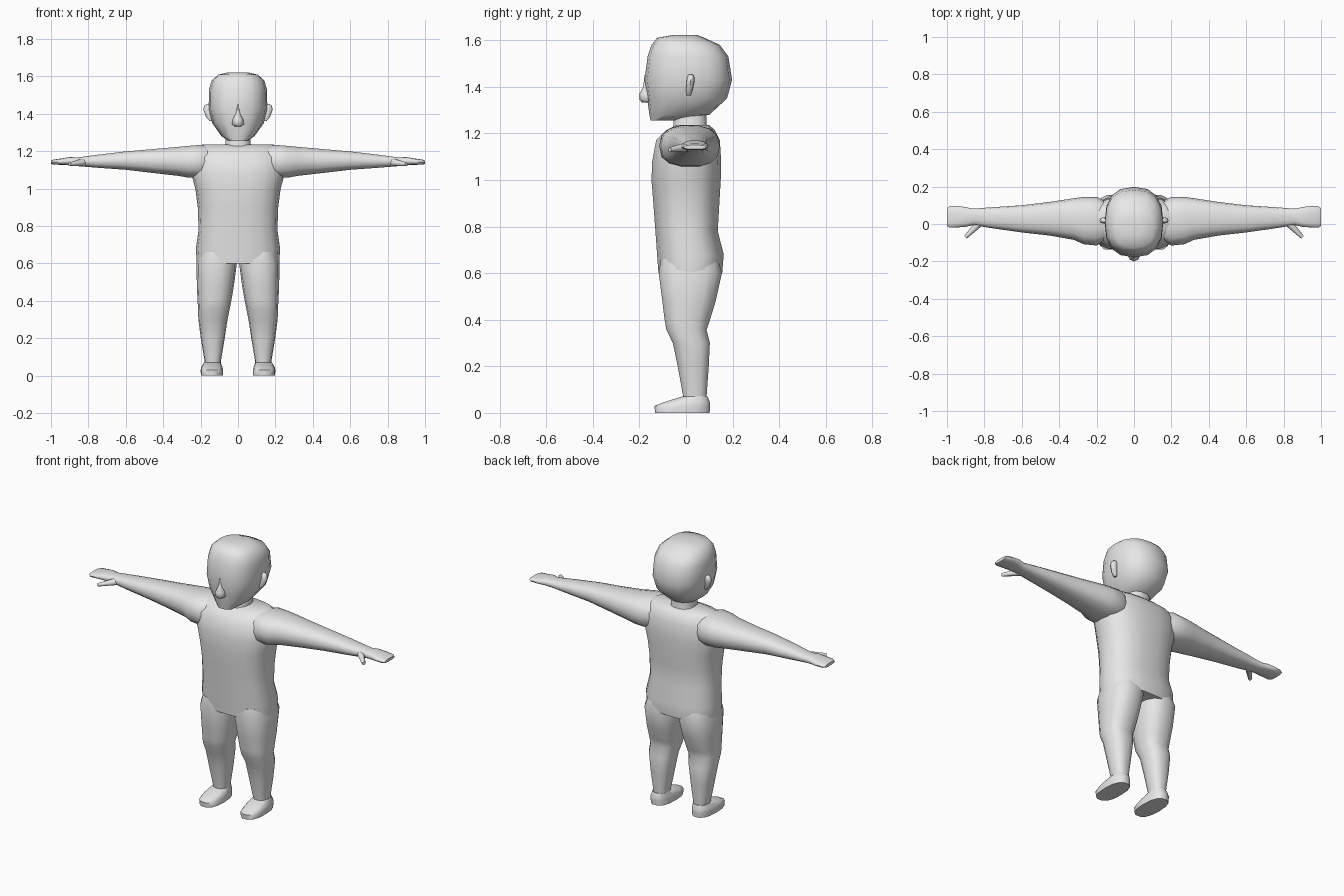
import bpy, bmesh, math
from mathutils import Vector

skin = bpy.data.materials.new("plain_grey")
skin.diffuse_color = (0.8, 0.8, 0.8, 1)


def loft(name, rings, axis="z", sides=14, power=2.5, mirror=False):
    """Skin rounded-box rings (position, a0, a1, b0, b1) along z (a=x, b=y) or x (a=y, b=z)."""
    bm = bmesh.new()
    loops = []
    for p, a0, a1, b0, b1 in rings:
        loop = []
        for i in range(sides):
            t = 2 * math.pi * i / sides
            c, s = math.cos(t), math.sin(t)
            a = (a0 + a1) / 2 + (a1 - a0) / 2 * math.copysign(abs(c) ** (2 / power), c)
            b = (b0 + b1) / 2 + (b1 - b0) / 2 * math.copysign(abs(s) ** (2 / power), s)
            loop.append(bm.verts.new((a, b, p) if axis == "z" else (p, a, b)))
        loops.append(loop)
    for lo, hi in zip(loops, loops[1:]):
        for i in range(sides):
            j = (i + 1) % sides
            bm.faces.new((lo[i], lo[j], hi[j], hi[i]))
    bm.faces.new(loops[0][::-1])
    bm.faces.new(loops[-1])
    return finish(name, bm, mirror)


def finish(name, bm, mirror=False):
    bmesh.ops.recalc_face_normals(bm, faces=bm.faces)
    me = bpy.data.meshes.new(name)
    bm.to_mesh(me)
    bm.free()
    me.materials.append(skin)
    for f in me.polygons:
        f.use_smooth = True
    me.set_sharp_from_angle(angle=math.radians(50))
    ob = bpy.data.objects.new(name, me)
    bpy.context.collection.objects.link(ob)
    if mirror:
        ob.modifiers.new("mirror", 'MIRROR').use_mirror_merge = False
    return ob


def symmetric(rows):
    return [(z, -h, h, y0, y1) for z, h, y0, y1 in rows]


# Head and neck
loft("head", symmetric([
    (1.255, .05, -.152, -.05), (1.28, .088, -.157, .10), (1.35, .138, -.167, .176),
    (1.43, .157, -.178, .198), (1.53, .155, -.165, .182), (1.58, .14, -.148, .145),
    (1.61, .105, -.125, .08), (1.622, .05, -.06, .05)]), sides=16)
loft("neck", symmetric([(1.19, .085, -.065, .10), (1.24, .068, -.055, .09),
                        (1.30, .068, -.055, .09)]))

# Nose
loft("nose", symmetric([(1.333, .018, -.19, -.14), (1.345, .032, -.199, -.14),
                        (1.37, .028, -.2, -.14), (1.40, .014, -.184, -.14),
                        (1.45, .008, -.178, -.14)]), sides=8, power=2)

# Ears
loft("ears", [(1.362, .135, .153, .002, .02), (1.385, .135, .172, 0, .028),
              (1.42, .135, .185, .002, .036), (1.442, .135, .182, .005, .036),
              (1.452, .135, .17, .01, .03)], sides=8, power=2.2, mirror=True)

# Torso
loft("torso", symmetric([
    (.60, .221, -.12, .157), (.68, .225, -.126, .164), (.78, .211, -.133, .138),
    (.90, .215, -.142, .145), (1.0, .228, -.15, .151), (1.08, .25, -.147, .153),
    (1.17, .25, -.13, .147), (1.215, .22, -.085, .125), (1.236, .19, -.04, .10)]),
    sides=18)

# Legs
loft("legs", [
    (.66, .01, .205, -.11, .14), (.60, .006, .222, -.12, .157), (.48, .022, .22, -.104, .13),
    (.40, .036, .216, -.094, .105), (.356, .045, .214, -.086, .09), (.30, .056, .212, -.058, .104),
    (.20, .071, .199, -.037, .099), (.08, .091, .179, -.015, .09),
    (.03, .095, .175, -.01, .088)], mirror=True)

# Feet
loft("feet", [
    (0, .08, .198, -.135, .104), (.03, .08, .2, -.138, .106), (.045, .083, .197, -.10, .105),
    (.07, .092, .182, -.02, .094)], mirror=True)

# Arms with mitten hands
loft("arms", [
    (.15, -.09, .12, 1.06, 1.225), (.20, -.115, .145, 1.055, 1.236), (.27, -.108, .145, 1.058, 1.23),
    (.32, -.085, .138, 1.067, 1.225), (.45, -.062, .118, 1.082, 1.213), (.60, -.045, .10, 1.1, 1.2),
    (.75, -.024, .09, 1.111, 1.182), (.86, -.006, .082, 1.12, 1.167), (.90, -.015, .09, 1.124, 1.17),
    (.94, -.018, .096, 1.127, 1.162), (.985, -.02, .095, 1.128, 1.156),
    (1.0, -.01, .085, 1.132, 1.15)], axis="x", mirror=True)

# Thumbs
bm = bmesh.new()
a, b = Vector((.82, .012, 1.142)), Vector((.9, -.07, 1.13))
bmesh.ops.create_cone(bm, cap_ends=True, segments=8, radius1=.022, radius2=.01, depth=(b - a).length)
turn = (b - a).to_track_quat('Z', 'Y')
for v in bm.verts:
    v.co = turn @ v.co + (a + b) / 2
finish("thumbs", bm, mirror=True)
